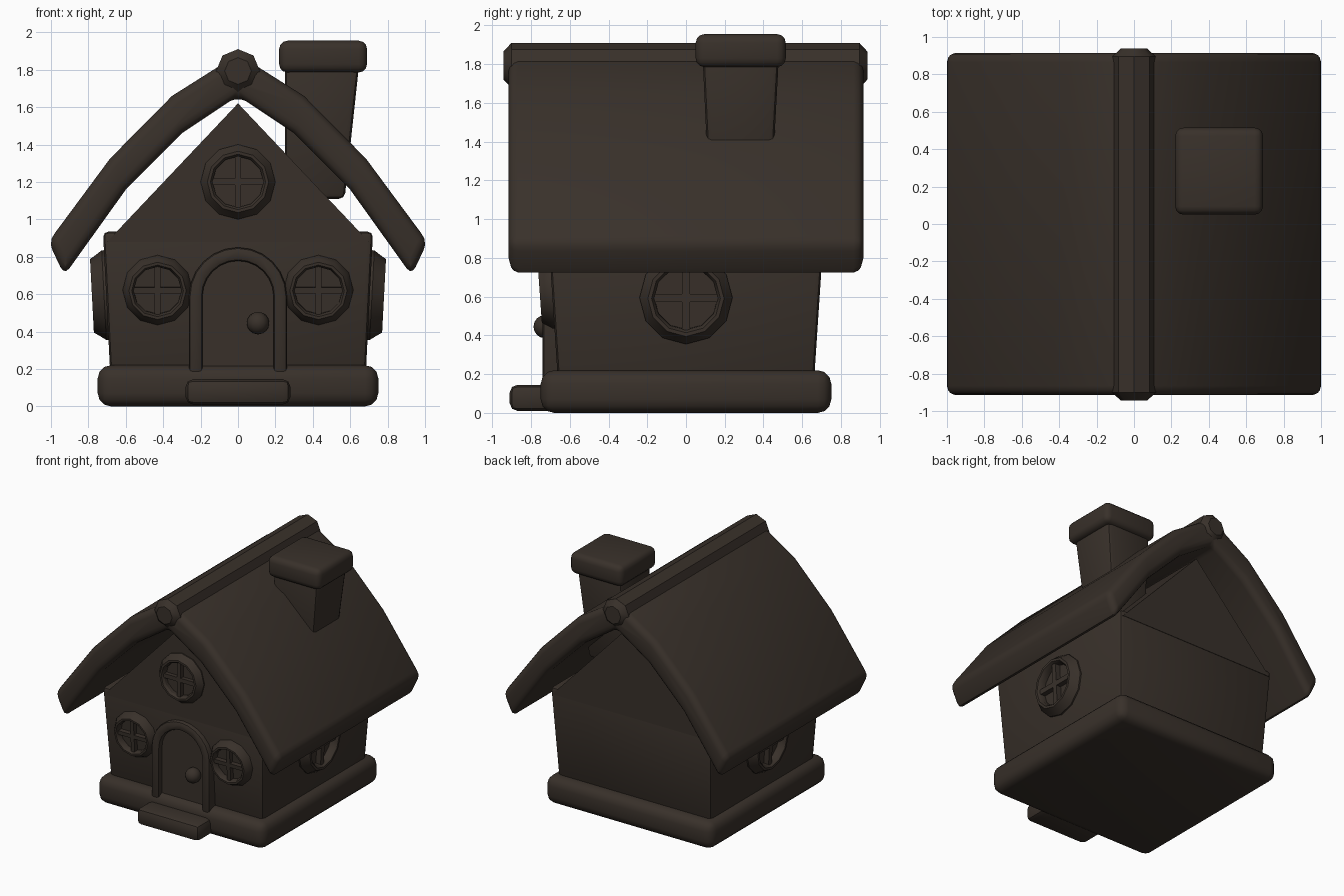
import bpy, bmesh
from math import radians, cos, sin, pi
from mathutils import Matrix, Vector

if "Cube" in bpy.data.objects:
    bpy.data.objects.remove(bpy.data.objects["Cube"])

mat = bpy.data.materials.new("dark_brown")
mat.diffuse_color = (0.04, 0.03, 0.023, 1)
mat.use_nodes = True
mat.node_tree.nodes["Principled BSDF"].inputs["Base Color"].default_value = mat.diffuse_color


def finish(name, bm, bevel=0.0, segs=2, angle=40):
    """Bevel the sharp edges, then turn the bmesh into an object."""
    bmesh.ops.recalc_face_normals(bm, faces=bm.faces[:])
    if bevel:
        edges = [e for e in bm.edges
                 if len(e.link_faces) == 2 and e.calc_face_angle() > radians(angle)]
        bmesh.ops.bevel(bm, geom=edges, offset=bevel, segments=segs, profile=0.5,
                        affect='EDGES', clamp_overlap=True)
    me = bpy.data.meshes.new(name)
    bm.to_mesh(me)
    bm.free()
    me.materials.append(mat)
    ob = bpy.data.objects.new(name, me)
    bpy.context.collection.objects.link(ob)
    return ob


def block(name, low, high, bevel, segs=2):
    """Tapered box; low and high are (x0, x1, y0, y1, z)."""
    bm = bmesh.new()
    rings = []
    for x0, x1, y0, y1, z in (low, high):
        rings.append([bm.verts.new((x, y, z)) for x, y in
                      ((x0, y0), (x1, y0), (x1, y1), (x0, y1))])
    a, b = rings
    bm.faces.new(a)
    bm.faces.new(b)
    for i in range(4):
        j = (i + 1) % 4
        bm.faces.new((a[i], a[j], b[j], b[i]))
    return finish(name, bm, bevel, segs)


def prism(name, pts, y0, y1, bevel=0.0, segs=2):
    """Extrude an (x, z) outline along y."""
    bm = bmesh.new()
    face = bm.faces.new([bm.verts.new((x, y0, z)) for x, z in pts])
    new = bmesh.ops.extrude_face_region(bm, geom=[face])["geom"]
    bmesh.ops.translate(bm, vec=(0, y1 - y0, 0),
                        verts=[v for v in new if isinstance(v, bmesh.types.BMVert)])
    return finish(name, bm, bevel, segs)


def arch(r, z0, zc, n=12):
    """Outline of a round-topped opening, from right foot to left foot."""
    top = [(r * cos(pi * i / n), zc + r * sin(pi * i / n)) for i in range(n + 1)]
    return [(r, z0)] + top + [(-r, z0)]


def window(name, loc, r, depth, turn=0, lean=4):
    """Twelve-sided rim and pane with crossed bars, facing out of a wall."""
    bm = bmesh.new()
    n = 12
    profile = [(1, -.6), (1, .15), (.9, .6), (.82, 1), (.74, 1), (.68, .7), (.68, .2)]
    rings = []
    for k, h in profile:
        rings.append([bm.verts.new((r * k * cos(2 * pi * i / n),
                                    r * k * sin(2 * pi * i / n), depth * h))
                      for i in range(n)])
    for a, b in zip(rings, rings[1:]):
        for i in range(n):
            j = (i + 1) % n
            bm.faces.new((a[i], a[j], b[j], b[i]))
    bm.faces.new(rings[-1])
    bm.faces.new(rings[0])
    for w, h in ((.17, 1.4), (1.4, .17)):
        bmesh.ops.create_cube(bm, size=1, matrix=Matrix.Translation((0, 0, depth * .4))
                              @ Matrix.Diagonal((r * w, r * h, depth * .7, 1)))
    ob = finish(name, bm)
    ob.matrix_world = (Matrix.Translation(loc) @ Matrix.Rotation(radians(turn), 4, 'Z')
                       @ Matrix.Rotation(radians(90 + lean), 4, 'X'))


# Base and doorstep
block("base", (-.75, .75, -.75, .75, 0), (-.75, .75, -.75, .75, .22), .07, 3)
block("doorstep", (-.28, .28, -.91, -.65, .01), (-.28, .28, -.91, -.65, .145), .04)

# Walls flare upward, with a gable prism on top
block("walls", (-.682, .682, -.66, .66, .15), (.722 * -1, .722, -.712, .712, .935), .03, 2)
prism("gable", [(-.70, .88), (.70, .88), (0, 1.62)], -.712, .712)

# Curved roof slab, symmetrical about x
upper = [(.107, 1.815), (.353, 1.66), (.685, 1.325), (1.015, .88)]
under = [(.93, .70), (.6, 1.16), (.294, 1.465)]
side = upper + under
roof = prism("roof", [(0, 1.86)] + side + [(0, 1.66)] + [(-x, z) for x, z in side[::-1]],
             -.915, .915, .05, 3)
widest = max(abs(v.co.x) for v in roof.data.vertices)
for v in roof.data.vertices:
    v.co.x /= widest

# Octagonal ridge pole
bm = bmesh.new()
bmesh.ops.create_cone(bm, cap_ends=True, segments=8, radius1=.117, radius2=.117, depth=1.88,
                      matrix=Matrix.Translation((0, -.003, 1.793))
                      @ Matrix.Rotation(pi / 2, 4, 'X'))
finish("ridge_pole", bm, .042, 1, 60)

# Chimney
block("chimney_shaft", (.25, .57, .12, .44, 1.11), (.25, .65, .085, .48, 1.85), .03)
block("chimney_cap", (.22, .69, .05, .515, 1.785), (.22, .69, .05, .515, 1.955), .045, 3)

# Door, arched frame and knob
prism("door", arch(.2, .15, .585), -.70, -.55)
prism("door_frame", arch(.262, .15, .588) + arch(.19, .15, .588)[::-1], -.74, -.55, .02)
bm = bmesh.new()
bmesh.ops.create_uvsphere(bm, u_segments=12, v_segments=8, radius=.06,
                          matrix=Matrix.Translation((.107, -.727, .445)))
finish("door_knob", bm)

# Windows: two beside the door, one in the gable, one on each side wall
window("gable_window", (0, -.712, 1.2), .2, .06, lean=0)
for s, label in ((-1, "left"), (1, "right")):
    window("front_window_" + label, (s * .43, -.69, .622), .187, .065)
    window("side_window_" + label, (s * .705, 0, .595), .24, .076, turn=90 * s, lean=3)

# Smooth shading with sharp edges kept
bpy.ops.object.select_all(action='SELECT')
bpy.context.view_layer.objects.active = roof
bpy.ops.object.shade_smooth_by_angle(angle=radians(32))
